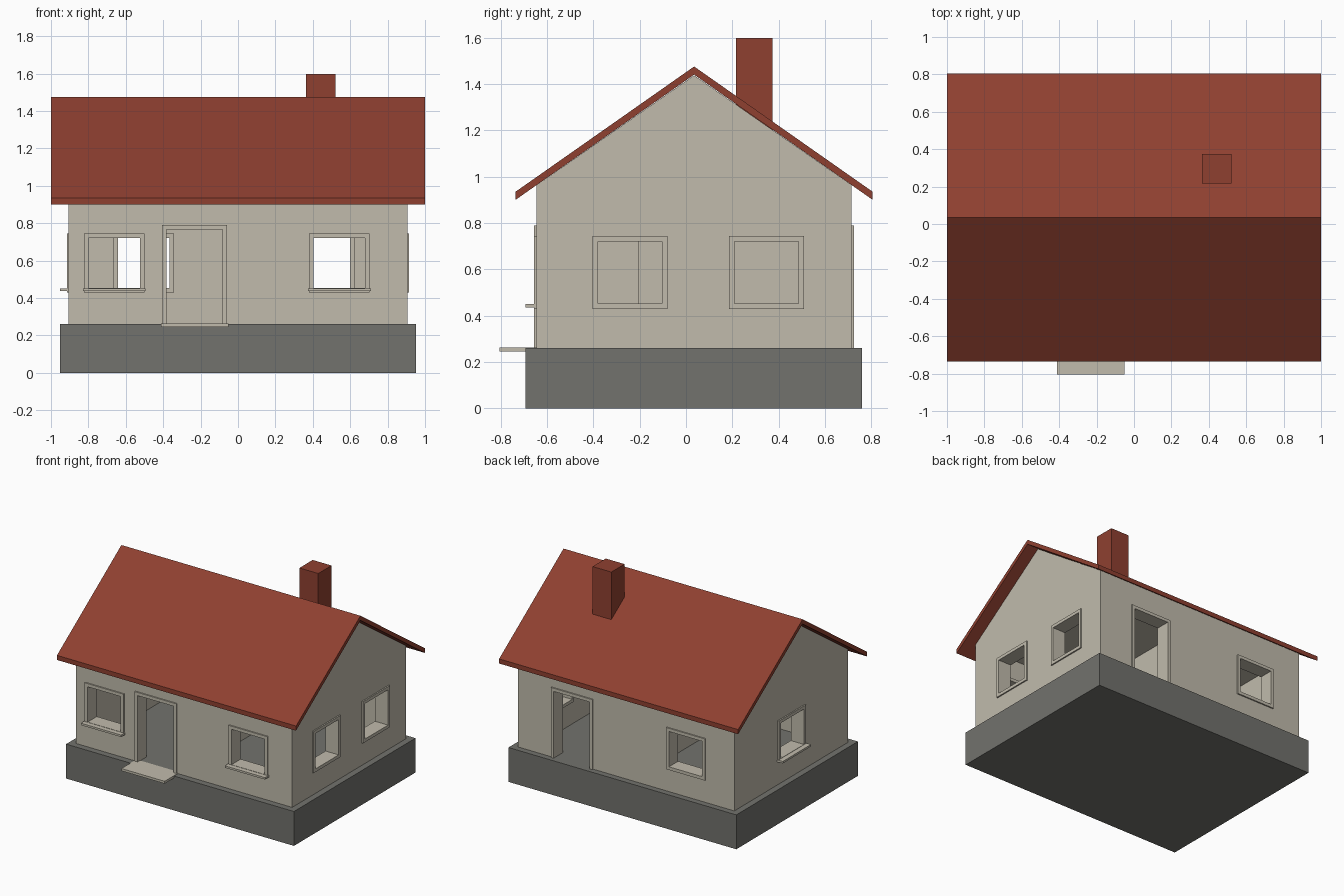
import bpy, bmesh
from mathutils import Matrix, Vector

cube = bpy.data.objects.get("Cube")
if cube:
    bpy.data.objects.remove(cube, do_unlink=True)


def material(name, rgb):
    m = bpy.data.materials.new(name)
    m.use_nodes = True
    m.diffuse_color = (*rgb, 1)
    m.node_tree.nodes["Principled BSDF"].inputs["Base Color"].default_value = (*rgb, 1)
    return m


PLASTER = material("beige_plaster", (0.533, 0.497, 0.413))
TILE = material("red_tile", (0.275, 0.051, 0.030))
STONE = material("grey_stone", (0.168, 0.168, 0.153))

X, FRONT, BACK = 0.905, -0.645, 0.715     # outer wall faces
MID = (FRONT + BACK) / 2
FLOOR, CEILING, THICK, LIP = 0.26, 0.90, 0.09, 0.01


def finish(name, bm, mat):
    bmesh.ops.recalc_face_normals(bm, faces=bm.faces)
    mesh = bpy.data.meshes.new(name)
    bm.to_mesh(mesh)
    bm.free()
    mesh.materials.append(mat)
    ob = bpy.data.objects.new(name, mesh)
    bpy.context.collection.objects.link(ob)
    return ob


def add_box(bm, lo, hi):
    lo, hi = Vector(lo), Vector(hi)
    bmesh.ops.create_cube(bm, size=1, matrix=Matrix.Translation((lo + hi) / 2)
                          @ Matrix.Diagonal((*(hi - lo), 1)))


def box(name, lo, hi, mat):
    bm = bmesh.new()
    add_box(bm, lo, hi)
    return finish(name, bm, mat)


def prism(name, profile, half, mat):
    """Extrude a y-z profile symmetrically along x."""
    bm = bmesh.new()
    face = bm.faces.new([bm.verts.new((-half, y, z)) for y, z in profile])
    new = bmesh.ops.extrude_face_region(bm, geom=[face])["geom"]
    bmesh.ops.translate(bm, vec=(2 * half, 0, 0),
                        verts=[v for v in new if isinstance(v, bmesh.types.BMVert)])
    return finish(name, bm, mat)


def cut(target, lo, hi):
    cutter = box("cutter", lo, hi, PLASTER)
    cutter.hide_render = True
    mod = target.modifiers.new("cut", "BOOLEAN")
    mod.operation, mod.solver, mod.object = "DIFFERENCE", "EXACT", cutter
    bpy.context.view_layer.objects.active = target
    bpy.ops.object.modifier_apply(modifier=mod.name)
    bpy.data.objects.remove(cutter, do_unlink=True)


# Foundation, gabled walls and the hollow room
box("foundation", (-0.953, -0.693, 0), (0.953, 0.76, FLOOR), STONE)
EAVE, PEAK = 0.963, 1.437
walls = prism("walls", [(FRONT, FLOOR), (BACK, FLOOR), (BACK, EAVE), (MID, PEAK), (FRONT, EAVE)],
              X, PLASTER)
cut(walls, (-X + THICK, FRONT + THICK, FLOOR - 0.1), (X - THICK, BACK - THICK, CEILING))
box("partition_wall", (-0.05, -0.205, FLOOR), (0, BACK - THICK / 2, CEILING + 0.02), PLASTER)


# Maps (along the wall, outward from its face, up) to world space
WALL_MAPS = {
    "front": lambda a, o, z: (a, FRONT - o, z),
    "back": lambda a, o, z: (a, BACK + o, z),
    "right": lambda a, o, z: (X + o, a, z),
    "left": lambda a, o, z: (-X - o, a, z),
}


def corners(place, p, q):
    u, v = place(*p), place(*q)
    return [min(c) for c in zip(u, v)], [max(c) for c in zip(u, v)]


def opening(name, side, centre, half, bottom, top, sill=False):
    """Cut a hole and line it with a frame that stands proud of both wall faces."""
    place, rim = WALL_MAPS[side], 0.024
    a, b = centre - half, centre + half
    door = bottom <= FLOOR
    low = bottom if door else bottom - rim
    cut(walls, *corners(place, (a - rim / 2, -THICK - 0.05, bottom - (rim if door else rim / 2)),
                        (b + rim / 2, 0.05, top + rim / 2)))
    bm = bmesh.new()
    bars = [(a - rim, low, a, top + rim), (b, low, b + rim, top + rim), (a, top, b, top + rim)]
    if not door:
        bars.append((a, low, b, bottom))
    for l, d, r, u in bars:
        add_box(bm, *corners(place, (l, -THICK - LIP, d), (r, LIP, u)))
    finish(name + "_frame", bm, PLASTER)
    if sill:
        box(name + "_sill", *corners(place, (a - 0.03, 0, bottom - 0.017),
                                     (b + 0.03, 0.047, bottom - 0.002)), PLASTER)


# Windows and doors
for name, side, centre, sill in [
        ("front_right_window", "front", -0.662, True), ("front_left_window", "front", 0.542, True),
        ("back_window", "back", -0.503, False), ("left_side_front_window", "right", -0.242, False),
        ("left_side_back_window", "right", 0.348, False),
        ("right_side_window", "left", MID, True)]:
    opening(name, side, centre, 0.138, 0.453, 0.72, sill)
opening("front_door", "front", -0.232, 0.15, FLOOR, 0.765)
opening("back_door", "back", 0.45, 0.15, FLOOR, 0.765)
box("door_step", (-0.412, -0.805, 0.245), (-0.05, FRONT + 0.02, 0.263), PLASTER)

# Roof and chimney
RIDGE, DROP, REACH, SLAB = 1.475, 0.54, 0.77, 0.035
roof = [(MID - REACH, RIDGE - DROP), (MID, RIDGE), (MID + REACH, RIDGE - DROP)]
prism("roof", roof + [(y, z - SLAB) for y, z in reversed(roof)], 1, TILE)
box("chimney", (0.363, 0.216, 1.2), (0.52, 0.374, 1.597), TILE)
